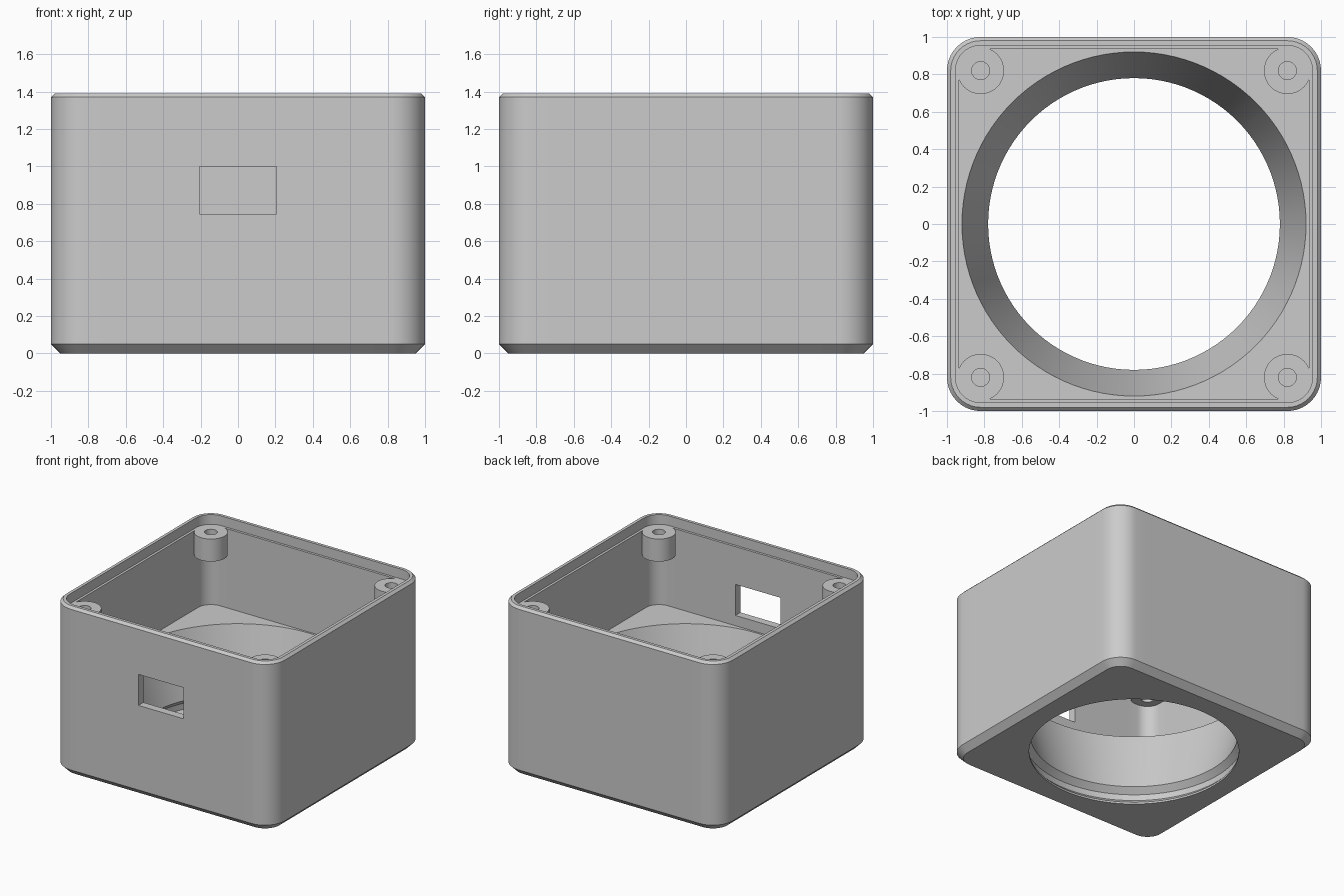
import bpy, bmesh
from math import sin, cos, tan, atan2, pi, radians

if "Cube" in bpy.data.objects:
    bpy.data.objects.remove(bpy.data.objects["Cube"], do_unlink=True)

HALF, CORNER, HEIGHT = 1.0, 0.82, 1.39   # half width, corner arc centre, height
LEDGE, FLOOR, WALL = 1.31, 0.66, 0.065   # lid ledge, floor level, wall thickness

grey = bpy.data.materials.new("plain_grey")
grey.use_nodes = True
grey.diffuse_color = (0.6, 0.6, 0.6, 1)
grey.node_tree.nodes["Principled BSDF"].inputs["Base Color"].default_value = (0.6, 0.6, 0.6, 1)


def square_loop(inset):
    """Rounded square whose straight sides are spaced evenly by angle."""
    side, arc = 24, 10
    reach = HALF - inset
    limit = atan2(CORNER, HALF - WALL)
    points = []
    for quarter in range(4):
        local = []
        for i in range(side):
            y = tan(limit * (2 * i / side - 1)) * (HALF - WALL)
            local.append((reach, y))
        for i in range(arc):
            a = pi / 2 * i / arc
            local.append((CORNER + (reach - CORNER) * cos(a),
                          CORNER + (reach - CORNER) * sin(a)))
        c, s = cos(quarter * pi / 2), sin(quarter * pi / 2)
        points += [(x * c - y * s, x * s + y * c) for x, y in local]
    return points


def round_loop(radius):
    """Circle with its points in line with those of the inner wall."""
    return [(radius * cos(atan2(y, x)), radius * sin(atan2(y, x)))
            for x, y in square_loop(WALL)]


def ring_solid(name, loops, centre=(0, 0)):
    """Closed ring made by bridging each loop to the next and the last to the first."""
    bm = bmesh.new()
    rows = [[bm.verts.new((x + centre[0], y + centre[1], z)) for x, y in pts]
            for pts, z in loops]
    for a, b in zip(rows, rows[1:] + rows[:1]):
        for i in range(len(a)):
            j = (i + 1) % len(a)
            bm.faces.new((a[i], a[j], b[j], b[i]))
    bmesh.ops.recalc_face_normals(bm, faces=bm.faces)
    mesh = bpy.data.meshes.new(name)
    bm.to_mesh(mesh)
    bm.free()
    obj = bpy.data.objects.new(name, mesh)
    bpy.context.collection.objects.link(obj)
    mesh.materials.append(grey)
    return obj


# Housing: outer skin, rim, lid ledge, inner wall, then funnel and snap groove
outer = [(0.05, 0), (0, 0.05), (0, HEIGHT - 0.02), (0.02, HEIGHT)]
inner = [(0.045, HEIGHT), (0.045, LEDGE), (WALL, LEDGE), (WALL, FLOOR)]
funnel = [(0.92, FLOOR), (0.78, 0.145), (0.825, 0.1), (0.825, 0.05), (0.79, 0.015), (0.79, 0)]
housing = ring_solid("housing",
                     [(square_loop(i), z) for i, z in outer + inner]
                     + [(round_loop(r), z) for r, z in funnel])

# Window in the front wall
bpy.ops.mesh.primitive_cube_add(size=1, location=(0, -0.97, 0.872))
cutter = bpy.context.object
cutter.name = "window_cutter"
cutter.scale = (0.41, 0.2, 0.255)
cutter.data.materials.append(grey)
cutter.hide_render = True
cutter.display_type = 'WIRE'
cut = housing.modifiers.new("window", 'BOOLEAN')
cut.operation = 'DIFFERENCE'
cut.solver = 'EXACT'
cut.object = cutter
bpy.context.view_layer.objects.active = housing
bpy.ops.object.modifier_apply(modifier=cut.name)
bpy.data.objects.remove(cutter, do_unlink=True)


# Screw posts in the four corners
def circle(radius, n=48):
    return [(radius * cos(2 * pi * i / n), radius * sin(2 * pi * i / n)) for i in range(n)]


parts = [housing]
for sx, side in ((1, "left"), (-1, "right")):
    for sy, end in ((-1, "front"), (1, "back")):
        loops = [(circle(0.125), 1.125), (circle(0.125), LEDGE),
                 (circle(0.048), LEDGE), (circle(0.048), 1.125)]
        parts.append(ring_solid(f"screw_post_{end}_{side}", loops, (sx * CORNER, sy * CORNER)))

# Smooth rounded walls, sharp edges kept
for part in parts:
    bpy.ops.object.select_all(action='DESELECT')
    part.select_set(True)
    bpy.context.view_layer.objects.active = part
    bpy.ops.object.shade_smooth_by_angle(angle=radians(30))
